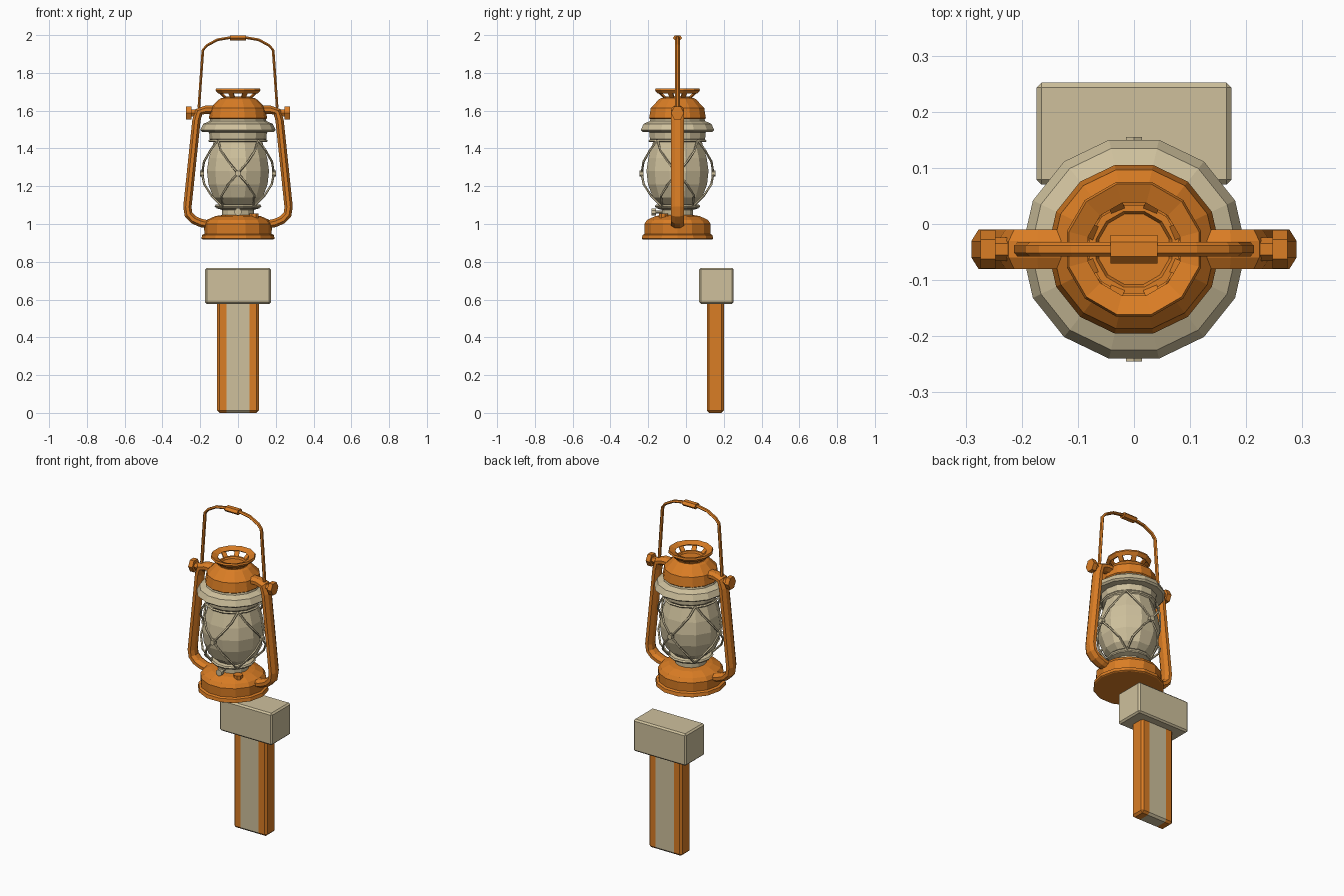
import bpy, bmesh, math
from mathutils import Vector

if "Cube" in bpy.data.objects:
    bpy.data.objects.remove(bpy.data.objects["Cube"])

CY = -0.045  # lantern axis in y


def material(name, rgb):
    m = bpy.data.materials.new(name)
    m.diffuse_color = (*rgb, 1)
    m.use_nodes = True
    m.node_tree.nodes["Principled BSDF"].inputs["Base Color"].default_value = m.diffuse_color
    return m


ORANGE = material("orange", (0.70, 0.205, 0.018))
BEIGE = material("beige", (0.62, 0.53, 0.335))


def finish(name, bm, mats, rule=None):
    bmesh.ops.recalc_face_normals(bm, faces=bm.faces)
    if rule:
        for f in bm.faces:
            f.material_index = rule(f.calc_center_median())
    me = bpy.data.meshes.new(name)
    bm.to_mesh(me)
    bm.free()
    for m in mats:
        me.materials.append(m)
    ob = bpy.data.objects.new(name, me)
    bpy.context.collection.objects.link(ob)
    return ob


def skin(bm, rings, closed=False):
    """Join rings of points into a skin, capped at the ends unless closed."""
    vs = [[bm.verts.new(p) for p in r] for r in rings]
    n = len(vs[0])
    pairs = list(zip(vs, vs[1:])) + ([(vs[-1], vs[0])] if closed else [])
    for a, b in pairs:
        for i in range(n):
            j = (i + 1) % n
            bm.faces.new((a[i], a[j], b[j], b[i]))
    if not closed:
        bm.faces.new(vs[0])
        bm.faces.new(vs[-1])


def revolve(name, profile, mat, n=14, closed=False):
    bm = bmesh.new()
    turn = [2 * math.pi * (i + 0.5) / n - math.pi / 2 for i in range(n)]
    skin(bm, [[(r * math.cos(a), CY + r * math.sin(a), z) for a in turn] for r, z in profile], closed)
    return finish(name, bm, [mat])


def add_sweep(bm, pts, a, b, ref, n=8):
    """Sweep an n-gon, half sizes a (in plane) and b (along ref), along pts."""
    pts = [Vector(p) for p in pts]
    rings = []
    for i, p in enumerate(pts):
        t = (pts[min(i + 1, len(pts) - 1)] - pts[max(i - 1, 0)]).normalized()
        u = t.cross(Vector(ref)).normalized()
        w = u.cross(t)
        k = 1 / math.cos(math.pi / n)
        angs = [2 * math.pi * (j + 0.5) / n for j in range(n)]
        rings.append([p + u * a * k * math.cos(g) + w * b * k * math.sin(g) for g in angs])
    skin(bm, rings)


def block(name, x, y, z0, z1, bevel, mats, cuts=(), rule=None):
    bm = bmesh.new()
    bmesh.ops.create_cube(bm, size=1)
    for v in bm.verts:
        v.co = (x * 2 * v.co.x, (y[0] + y[1]) / 2 + v.co.y * (y[1] - y[0]), z0 if v.co.z < 0 else z1)
    bmesh.ops.bevel(bm, geom=bm.edges[:], offset=bevel, segments=1, affect='EDGES')
    for c in cuts:
        bmesh.ops.bisect_plane(bm, geom=bm.verts[:] + bm.edges[:] + bm.faces[:],
                               plane_co=(c, 0, 0), plane_no=(1, 0, 0))
    return finish(name, bm, mats, rule)


# Post with a painted centre stripe, and its block head
block("post", 0.11, (0.11, 0.20), 0.0, 0.59, 0.012, [ORANGE, BEIGE], (-0.06, 0.06),
      lambda c: 1 if abs(c.x) < 0.06 else 0)
block("post_head", 0.174, (0.07, 0.252), 0.577, 0.768, 0.009, [BEIGE])

# Lantern body
revolve("fuel_base", [(0.187, 0.918), (0.194, 0.922), (0.19, 0.942), (0.178, 0.948), (0.18, 1.0),
                      (0.165, 1.022), (0.12, 1.042), (0.08, 1.048)], ORANGE)
revolve("burner", [(0.085, 1.04), (0.085, 1.075), (0.115, 1.083), (0.115, 1.1), (0.09, 1.105)], BEIGE)
revolve("glass", [(0.09, 1.10), (0.135, 1.14), (0.162, 1.21), (0.17, 1.28), (0.16, 1.35),
                  (0.138, 1.42), (0.13, 1.45)], BEIGE, 12)
revolve("collar", [(0.13, 1.435), (0.15, 1.45), (0.153, 1.485), (0.14, 1.50)], BEIGE)
revolve("hood_brim", [(0.145, 1.485), (0.19, 1.488), (0.2, 1.497), (0.184, 1.53), (0.15, 1.545),
                      (0.146, 1.56)], BEIGE)
revolve("chimney_dome", [(0.148, 1.555), (0.154, 1.56), (0.145, 1.615), (0.10, 1.66), (0.085, 1.668),
                         (0.07, 1.665)], ORANGE)

# Open crown: neck, struts and rim
revolve("crown_neck", [(0.075, 1.655), (0.082, 1.675), (0.07, 1.675), (0.06, 1.655)], ORANGE, 12, True)
revolve("crown_rim", [(0.108, 1.69), (0.124, 1.708), (0.12, 1.718), (0.085, 1.705)], ORANGE, 12, True)
bm = bmesh.new()
for i in range(8):
    a = 2 * math.pi * (i + 0.5) / 8
    c, s = math.cos(a), math.sin(a)
    add_sweep(bm, [(0.07 * c, CY + 0.07 * s, 1.665), (0.106 * c, CY + 0.106 * s, 1.702)],
              0.013, 0.004, (c, s, -1), 4)
finish("crown_struts", bm, [ORANGE])

# Side air tubes with pivot ears, mirrored
for side, label in ((-1, "left"), (1, "right")):
    bm = bmesh.new()
    path = [(0.11, 1.605), (0.17, 1.605), (0.207, 1.594), (0.22, 1.55), (0.268, 1.09),
            (0.262, 1.05), (0.235, 1.022), (0.195, 1.005), (0.14, 0.995)]
    add_sweep(bm, [(side * x, CY, z) for x, z in path], 0.022, 0.035, (0, 1, 0), 8)
    finish(label + "_air_tube", bm, [ORANGE])
    bm = bmesh.new()
    add_sweep(bm, [(side * x, CY, 1.587) for x in (0.19, 0.25)], 0.018, 0.018, (0, 1, 0), 6)
    add_sweep(bm, [(side * x, CY, 1.587) for x in (0.247, 0.258, 0.274)], 0.034, 0.03, (0, 1, 0), 6)
    finish(label + "_pivot_ear", bm, [ORANGE])

# Carrying handle and its grip
half = [(0.2, 1.59), (0.207, 1.62), (0.196, 1.78), (0.186, 1.92), (0.165, 1.945), (0.11, 1.975), (0.04, 1.987)]
bm = bmesh.new()
add_sweep(bm, [(-x, CY, z) for x, z in half] + [(x, CY, z) for x, z in reversed(half)],
          0.007, 0.011, (0, 1, 0), 6)
finish("handle", bm, [ORANGE])
bm = bmesh.new()
add_sweep(bm, [(x, CY, 1.985) for x in (-0.042, -0.03, 0.03, 0.042)], 0.014, 0.022, (0, 1, 0), 6)
finish("handle_grip", bm, [ORANGE])

# Wire guard: four crossings, front, back and both sides
bm = bmesh.new()
wire = [(-45, 0.15, 1.445), (-32, 0.172, 1.39), (-16, 0.187, 1.33), (0, 0.19, 1.268),
        (16, 0.186, 1.21), (32, 0.165, 1.15), (45, 0.115, 1.09)]
for k in range(4):
    for flip in (-1, 1):
        pts = []
        for d, r, z in wire:
            a = math.radians(k * 90 + flip * d)
            pts.append((r * math.cos(a), CY + r * math.sin(a), z))
        add_sweep(bm, pts, 0.005, 0.005, (0, 0, 1), 5)
    # clip where the wires cross
    a = math.radians(k * 90)
    c, s = math.cos(a), math.sin(a)
    add_sweep(bm, [(r * c, CY + r * s, 1.268) for r in (0.18, 0.2)], 0.014, 0.014, (0, 0, 1), 6)
finish("guard_wires", bm, [BEIGE])
for name, r, z in (("guard_top_ring", 0.152, 1.44), ("guard_bottom_ring", 0.118, 1.095)):
    revolve(name, [(r - 0.006, z), (r, z - 0.007), (r + 0.006, z), (r, z + 0.007)], BEIGE, 14, True)

# Wick knob on the front and filler cap on the base
bm = bmesh.new()
add_sweep(bm, [(0, y, 1.064) for y in (-0.12, -0.165)], 0.007, 0.007, (0, 0, 1), 6)
add_sweep(bm, [(0, y, 1.064) for y in (-0.158, -0.182)], 0.018, 0.018, (0, 0, 1), 8)
finish("wick_knob", bm, [BEIGE])
bm = bmesh.new()
add_sweep(bm, [(0.085, -0.12, z) for z in (1.02, 1.055)], 0.024, 0.024, (0, 1, 0), 8)
finish("filler_cap", bm, [ORANGE])
